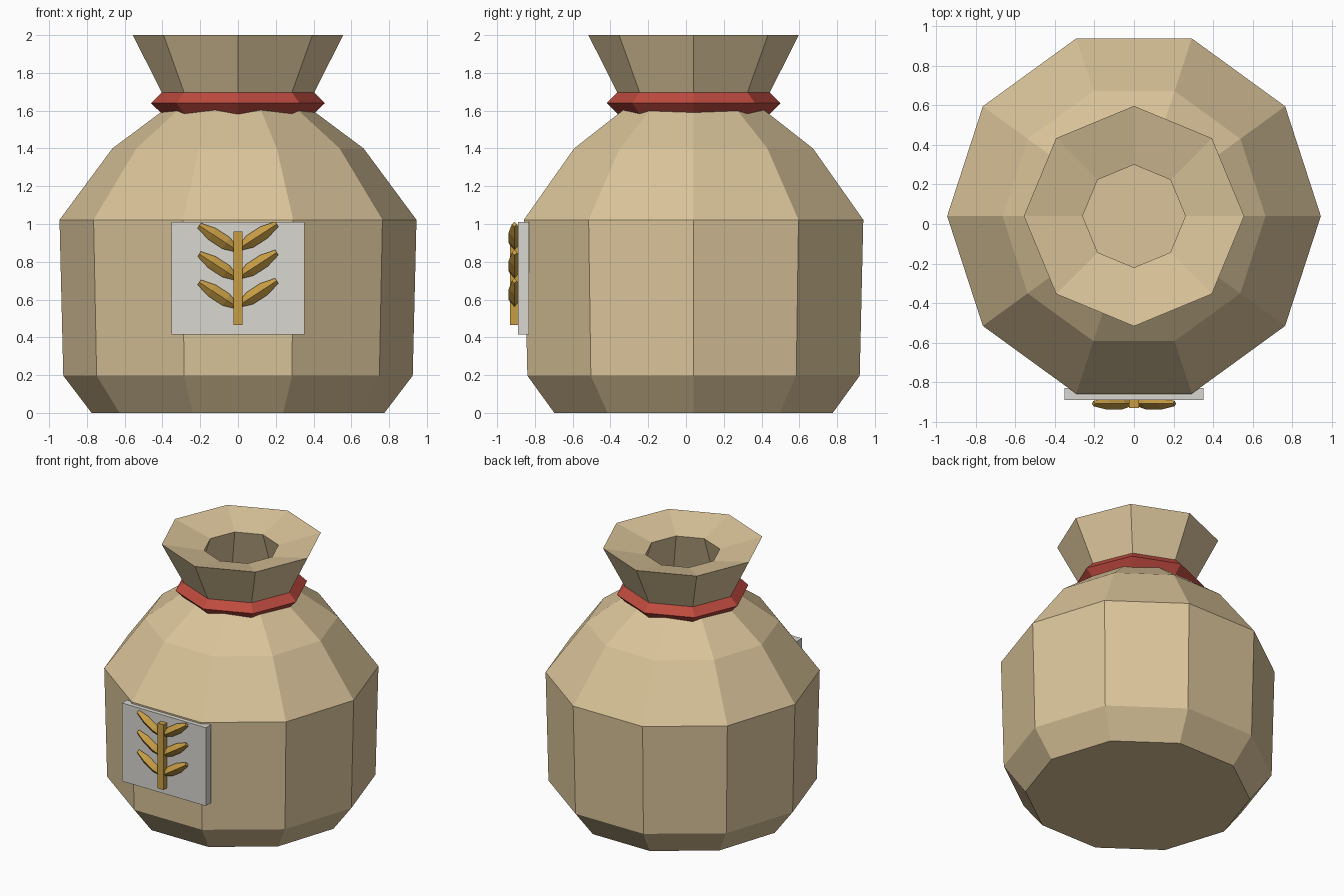
import bpy, bmesh
from math import cos, sin, pi, radians
from mathutils import Matrix, Vector

if "Cube" in bpy.data.objects:
    bpy.data.objects.remove(bpy.data.objects["Cube"])


def material(name, rgb):
    m = bpy.data.materials.new(name)
    m.diffuse_color = (*rgb, 1)
    m.use_nodes = True
    m.node_tree.nodes["Principled BSDF"].inputs["Base Color"].default_value = m.diffuse_color
    return m


SACK = material("sackcloth", (0.70, 0.55, 0.32))
RED = material("red_cord", (0.52, 0.07, 0.05))
GOLD = material("gold", (0.58, 0.34, 0.06))
PAPER = material("paper", (0.70, 0.68, 0.63))


def finish(name, bm, mat):
    bmesh.ops.recalc_face_normals(bm, faces=bm.faces[:])
    me = bpy.data.meshes.new(name)
    bm.to_mesh(me)
    bm.free()
    me.materials.append(mat)
    ob = bpy.data.objects.new(name, me)
    bpy.context.collection.objects.link(ob)
    return ob


def lathe(name, profile, sides, mat, matrix=Matrix(), closed=False):
    """Sweep (radius, height) points round z; ends are capped unless closed into a loop."""
    bm = bmesh.new()
    rings = [[bm.verts.new(matrix @ Vector((r * cos(2 * pi * i / sides),
                                            r * sin(2 * pi * i / sides), z)))
              for i in range(sides)] for r, z in profile]
    pairs = list(zip(rings, rings[1:]))
    if closed:
        pairs.append((rings[-1], rings[0]))
    else:
        bm.faces.new(rings[0])
        bm.faces.new(rings[-1])
    for a, b in pairs:
        for i in range(sides):
            j = (i + 1) % sides
            bm.faces.new((a[i], a[j], b[j], b[i]))
    return finish(name, bm, mat)


def box(name, centre, size, mat):
    bm = bmesh.new()
    bmesh.ops.create_cube(bm, size=1, matrix=Matrix.Translation(centre) @ Matrix.Diagonal((*size, 1)))
    return finish(name, bm, mat)


AXIS = Matrix.Translation((0, 0.04, 0))

# Ten-sided sack body
lathe("sack_body", [(0.775, 0), (0.925, 0.197), (0.945, 1.022), (0.665, 1.4), (0.39, 1.605)],
      10, SACK, AXIS)

# Eight-sided flared mouth with a sunken inner lip
lathe("sack_mouth", [(0.375, 1.64), (0.557, 2.0), (0.26, 1.93), (0.355, 1.65)],
      8, SACK, AXIS, closed=True)

# Tie cord with a diamond section
lathe("tie_cord", [(0.46, 1.64), (0.40, 1.70), (0.34, 1.64), (0.40, 1.58)],
      8, RED, AXIS, closed=True)

# Label and wheat stem
box("label", (0, -0.86, 0.713), (0.705, 0.06, 0.595), PAPER)
box("wheat_stem", (0, -0.908, 0.713), (0.05, 0.046, 0.495), GOLD)

# Wheat grains: three mirrored pairs of four-sided spindles
for row in range(3):
    for side, label in ((1, "right"), (-1, "left")):
        base = Vector((side * 0.012, -0.908, 0.57 + 0.15 * row + 0.004 * side))
        m = (Matrix.Translation(base) @ Matrix.Rotation(side * radians(57), 4, 'Y')
             @ Matrix.Diagonal((1, 0.85, 1, 1)))
        lathe(f"wheat_grain_{label}_{row + 1}",
              [(0.015, 0), (0.036, 0.06), (0.036, 0.15), (0.016, 0.23)], 4, GOLD, m)
